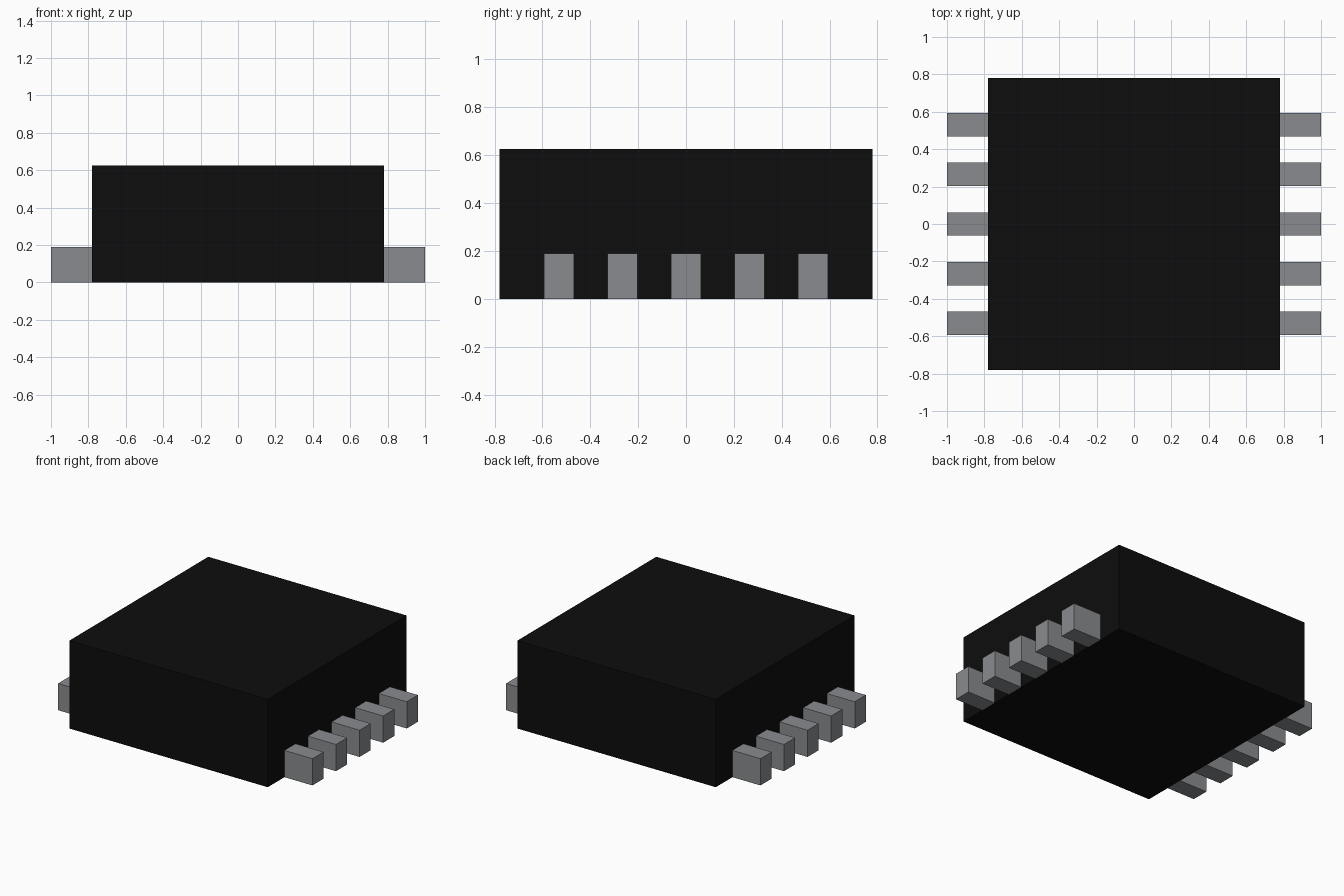
import bpy

if "Cube" in bpy.data.objects:
    bpy.data.objects.remove(bpy.data.objects["Cube"], do_unlink=True)


def make_material(name, colour):
    mat = bpy.data.materials.new(name)
    mat.use_nodes = True
    mat.diffuse_color = colour
    mat.node_tree.nodes["Principled BSDF"].inputs["Base Color"].default_value = colour
    return mat


def add_box(name, low, high, mat):
    centre = [(a + b) / 2 for a, b in zip(low, high)]
    bpy.ops.mesh.primitive_cube_add(size=1, location=centre)
    box = bpy.context.object
    box.name = name
    box.scale = [b - a for a, b in zip(low, high)]
    bpy.ops.object.transform_apply(location=False, rotation=False, scale=True)
    box.data.materials.append(mat)
    return box


black = make_material("black plastic", (0.004, 0.004, 0.004, 1))
grey = make_material("grey metal", (0.25, 0.26, 0.275, 1))

# Package body
half = 0.78
add_box("body", (-half, -half, 0), (half, half, 0.625), black)

# Five contact pins along each side, seated flush against the body
pin_pitch, pin_half_width, pin_height = 0.265, 0.0625, 0.19
for side, label in ((1, "left"), (-1, "right")):
    for i in range(5):
        y = (i - 2) * pin_pitch
        x_low, x_high = sorted((side * half, side))
        add_box(f"{label}_pin_{i + 1}",
                (x_low, y - pin_half_width, 0),
                (x_high, y + pin_half_width, pin_height), grey)
